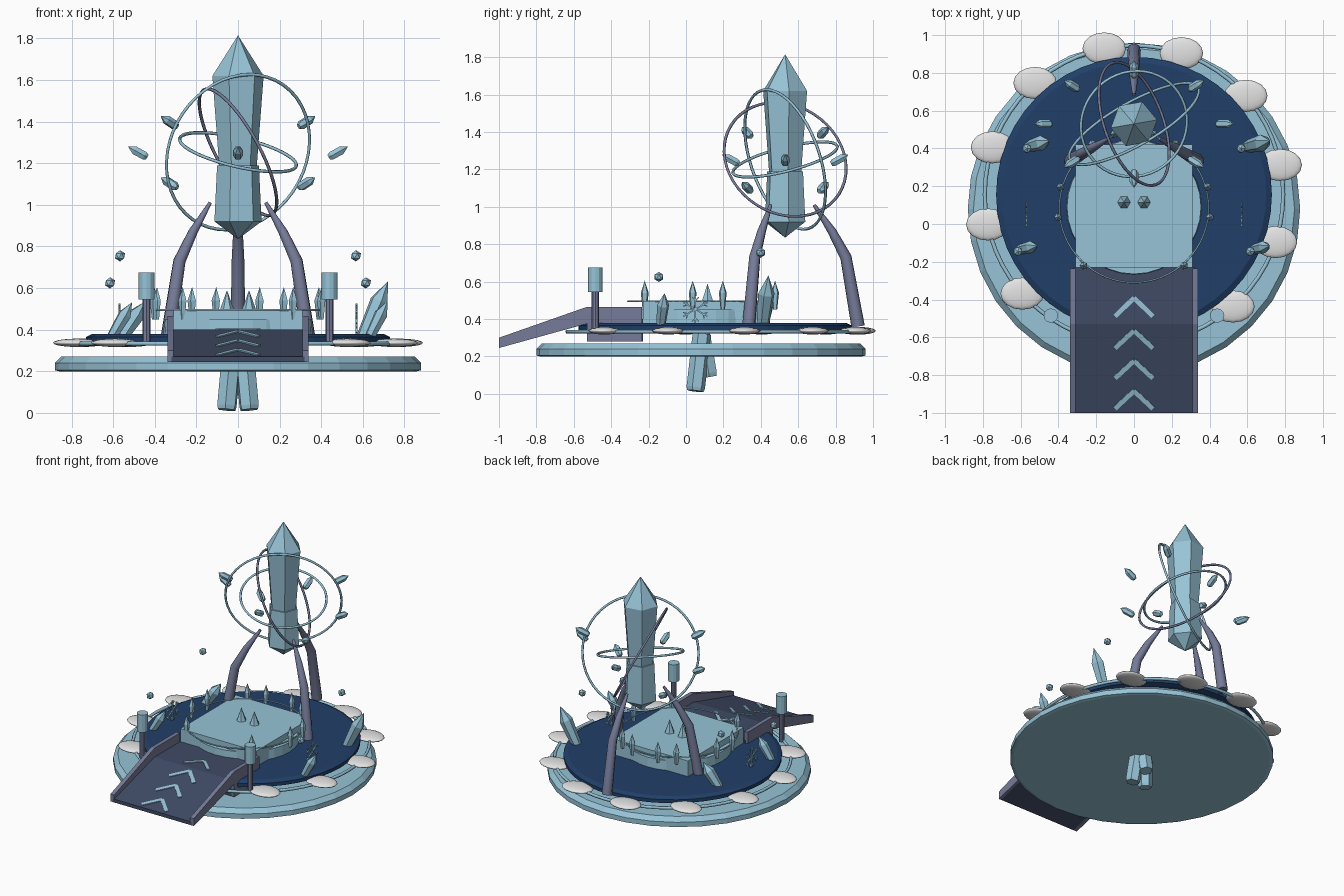
import bpy, bmesh, math
from mathutils import Vector, Matrix

old = bpy.data.objects.get("Cube")
if old:
    bpy.data.objects.remove(old, do_unlink=True)


def material(name, rgb):
    m = bpy.data.materials.new(name)
    m.use_nodes = True
    m.diffuse_color = (*rgb, 1)
    m.node_tree.nodes["Principled BSDF"].inputs["Base Color"].default_value = (*rgb, 1)
    return m


ice = material("pale ice", (0.31, 0.55, 0.68))
slate = material("slate", (0.18, 0.20, 0.32))
deck = material("dark slate", (0.05, 0.07, 0.13))
navy = material("deep blue", (0.015, 0.05, 0.14))
snow = material("snow", (0.78, 0.77, 0.77))


def finish(name, bm, mat, smooth=False):
    bmesh.ops.recalc_face_normals(bm, faces=bm.faces)
    me = bpy.data.meshes.new(name)
    bm.to_mesh(me)
    bm.free()
    me.materials.append(mat)
    ob = bpy.data.objects.new(name, me)
    bpy.context.collection.objects.link(ob)
    if smooth:
        for p in me.polygons:
            p.use_smooth = True
    return ob


def turned(name, mat, profile, sides, base=(0, 0, 0), axis=(0, 0, 1), turn=0):
    """Revolve (radius, height) pairs about an axis; zero radius makes a tip."""
    bm = bmesh.new()
    m = Matrix.Translation(base) @ Vector(axis).to_track_quat('Z', 'Y').to_matrix().to_4x4()
    rings = []
    for r, h in profile:
        count = sides if r else 1
        rings.append([bm.verts.new(m @ Vector((r * math.cos(turn + math.tau * i / sides),
                                               r * math.sin(turn + math.tau * i / sides), h)))
                      for i in range(count)])
    for a, b in zip(rings, rings[1:]):
        for i in range(sides):
            j = (i + 1) % sides
            quad = [a[i % len(a)], a[j % len(a)], b[j % len(b)], b[i % len(b)]]
            bm.faces.new(list(dict.fromkeys(quad)))
    for ring in (rings[0], rings[-1]):
        if len(ring) > 1:
            bm.faces.new(ring)
    return finish(name, bm, mat)


def box(name, mat, size, matrix):
    bm = bmesh.new()
    bmesh.ops.create_cube(bm, size=1, matrix=matrix @ Matrix.Diagonal((*size, 1)))
    return finish(name, bm, mat)


def extruded(name, mat, outline, x0, x1):
    """Extrude a (y, z) side outline across x."""
    bm = bmesh.new()
    f = bm.faces.new([bm.verts.new((x0, y, z)) for y, z in outline])
    g = bmesh.ops.extrude_face_region(bm, geom=[f])
    bmesh.ops.translate(bm, vec=(x1 - x0, 0, 0),
                        verts=[v for v in g["geom"] if isinstance(v, bmesh.types.BMVert)])
    return finish(name, bm, mat)


def hoop(name, mat, centre, normal, radius, thick, segments=48):
    bpy.ops.mesh.primitive_torus_add(
        major_radius=radius, minor_radius=thick, major_segments=segments, minor_segments=6,
        location=centre, rotation=Vector(normal).to_track_quat('Z', 'Y').to_euler())
    ob = bpy.context.object
    ob.name = name
    ob.data.materials.append(mat)
    bpy.ops.object.shade_smooth()


def shard(name, base, axis, length, r):
    turned(name, ice, [(r * 0.75, 0), (r, length * 0.65), (0, length)], 6, base, axis)


# Base disc, floating floor disc and its trim
turned("base_disc", ice, [(0.86, 0.20), (0.88, 0.205), (0.88, 0.24), (0.85, 0.27)], 32, (0, 0.08, 0))
turned("floor_disc", navy, [(0.70, 0.33), (0.73, 0.34), (0.73, 0.365), (0.70, 0.38)], 48, (0, 0.155, 0))
hoop("floor_trim", ice, (0, 0.155, 0.333), (0, 0, 1), 0.79, 0.011, 64)

# Snow mounds, leaving the ramp free
for k in range(12):
    if k in (8, 9):
        continue
    a = math.radians(11.5 + 30 * k)
    bm = bmesh.new()
    bmesh.ops.create_uvsphere(bm, u_segments=16, v_segments=10, radius=1, matrix=Matrix.Translation(
        (0.79 * math.cos(a), 0.155 + 0.79 * math.sin(a), 0.337)) @ Matrix.Diagonal((0.115, 0.085, 0.02, 1)))
    finish("snow_mound", bm, snow, True)

# Crystal cluster under the base
for tip, drop in (((-0.055, 0.05), 0.015), ((0.055, 0.05), 0.015), ((0, 0.125), 0.09)):
    low = Vector((*tip, drop))
    axis = Vector((tip[0] * 0.5, 0.085, 0.32)) - low
    turned("under_crystal", ice, [(0.045, 0), (0.05, 0.02), (0.05, axis.length)], 6, low, axis)

# Platform
turned("platform_drum", ice, [(0.36, 0.34), (0.355, 0.45)], 32, (0, 0.09, 0))
box("platform_top", ice, (0.62, 0.65, 0.13), Matrix.Translation((0, 0.095, 0.43)))
hoop("platform_ring", ice, (0, 0.085, 0.494), (0, 0, 1), 0.395, 0.005, 64)
for x in (-0.053, 0.053):
    turned("platform_spike", ice, [(0.036, 0.49), (0, 0.59)], 6, (x, 0.115, 0))
for deg in (-49, -7, 16, 57, 75, 105, 123, 164, 187, 229):
    a = math.radians(deg)
    turned("ring_crystal", ice, [(0.012, 0.45), (0.022, 0.54), (0, 0.605)], 5,
           (0.405 * math.cos(a), 0.085 + 0.405 * math.sin(a), 0))

# Ramp with side rails and chevrons
extruded("ramp_deck", deck, [(-1, 0.245), (-1, 0.27), (-0.53, 0.40), (-0.23, 0.40),
                             (-0.23, 0.28), (-0.53, 0.28), (-0.53, 0.375)], -0.32, 0.32)
for s in (-1, 1):
    extruded("ramp_rail", slate, [(-1, 0.245), (-1, 0.30), (-0.53, 0.465), (-0.235, 0.465),
                                  (-0.235, 0.28), (-0.53, 0.28), (-0.53, 0.375)], s * 0.31, s * 0.34)
slope = math.atan2(0.13, 0.47)
for y in (-0.44, -0.61, -0.77, -0.93):
    flat = y > -0.53
    z = 0.402 if flat else 0.272 + (y + 1) * math.tan(slope)
    place = Matrix.Translation((0, y, z)) @ Matrix.Rotation(0 if flat else slope, 4, 'X')
    for s in (-1, 1):
        box("chevron", ice, (0.14, 0.025, 0.008), place @ Matrix.Translation((s * 0.05, 0, 0))
            @ Matrix.Rotation(-s * math.radians(44), 4, 'Z'))

# Lamps, floating beads, snowflakes and ground crystals
for s in (-1, 1):
    turned("lamp_post", slate, [(0.019, 0.33), (0.019, 0.55)], 8, (s * 0.44, -0.485, 0))
    turned("lamp_head", ice, [(0.038, 0.545), (0.038, 0.675)], 12, (s * 0.44, -0.485, 0))
    for p in ((s * 0.567, 0.40, 0.755), (s * 0.615, -0.145, 0.625)):
        bm = bmesh.new()
        bmesh.ops.create_icosphere(bm, subdivisions=1, radius=0.027, matrix=Matrix.Translation(p))
        finish("floating_bead", bm, ice)
    for k in range(6):
        arm = Matrix.Translation((s * 0.57, 0.05, 0.452)) @ Matrix.Rotation(k * math.pi / 3, 4, 'X')
        box("snowflake_arm", ice, (0.008, 0.008, 0.075), arm @ Matrix.Translation((0, 0, 0.037)))
        for t in (-1, 1):
            box("snowflake_barb", ice, (0.008, 0.006, 0.026), arm @ Matrix.Translation((0, t * 0.009, 0.056))
                @ Matrix.Rotation(-t * math.pi / 4, 4, 'X'))
shard("ground_crystal", (0.60, 0.41, 0.36), (0.12, 0.03, 0.27), 0.30, 0.045)
shard("ground_crystal", (0.63, -0.135, 0.36), (0.09, 0.02, 0.18), 0.20, 0.033)
shard("ground_crystal", (-0.56, 0.41, 0.36), (0.11, 0.03, 0.17), 0.21, 0.04)
shard("ground_crystal", (-0.61, -0.135, 0.36), (0.10, 0.02, 0.17), 0.20, 0.033)

# Great crystal in two overlapping sections
heart = Vector((0, 0.53, 1.253))
turned("crystal_lower", ice, [(0, 0.835), (0.115, 0.92), (0.102, 1.19), (0.07, 1.19)], 6, (0, 0.53, 0), turn=0.17)
turned("crystal_upper", ice, [(0.085, 1.1), (0.125, 1.62), (0, 1.815)], 6, (0, 0.53, 0), turn=0.17)

# Bent tapering claws holding the crystal
for deg in (90, 210, 330):
    a = math.radians(deg)
    cu = bpy.data.curves.new("support_claw", 'CURVE')
    cu.dimensions = '3D'
    cu.bevel_depth = 0.036
    cu.bevel_resolution = 2
    cu.use_fill_caps = True
    sp = cu.splines.new('POLY')
    path = [(0.39, 0.36, 1), (0.325, 0.73, 0.85), (0.25, 0.87, 0.65), (0.155, 1.01, 0.25)]
    sp.points.add(len(path) - 1)
    for pt, (r, z, w) in zip(sp.points, path):
        pt.co = (r * math.cos(a), 0.53 + r * math.sin(a), z, 1)
        pt.radius = w
    cu.materials.append(slate)
    ob = bpy.data.objects.new("support_claw", cu)
    bpy.context.collection.objects.link(ob)
    bpy.ops.object.select_all(action='DESELECT')
    ob.select_set(True)
    bpy.context.view_layer.objects.active = ob
    bpy.ops.object.convert(target='MESH')

# Orbit hoops
hoop("orbit_hoop_large", ice, heart, (-0.47, 0.83, 0.29), 0.39, 0.008)
hoop("orbit_hoop_middle", slate, heart, (0.84, 0.30, 0.456), 0.342, 0.008)
hoop("orbit_hoop_small", ice, heart, (0.22, -0.24, 0.94), 0.288, 0.008)

# Small crystals orbiting the great one, pointing outward and up
orbit = [(s * 0.48, 0, 0) for s in (-1, 1)] + [(0, s * 0.29, 0) for s in (-1, 1)]
orbit += [(s * 0.33, t * 0.205, -0.147 * s * t * -1) for s in (-1, 1) for t in (-1, 1)]
for off in orbit:
    axis = Vector((off[0], off[1], 0)).normalized() + Vector((0, 0, 0.55))
    turned("orbit_crystal", ice, [(0.014, -0.05), (0.023, -0.035), (0.023, 0.02), (0, 0.055)], 6,
           heart + Vector(off), axis)
